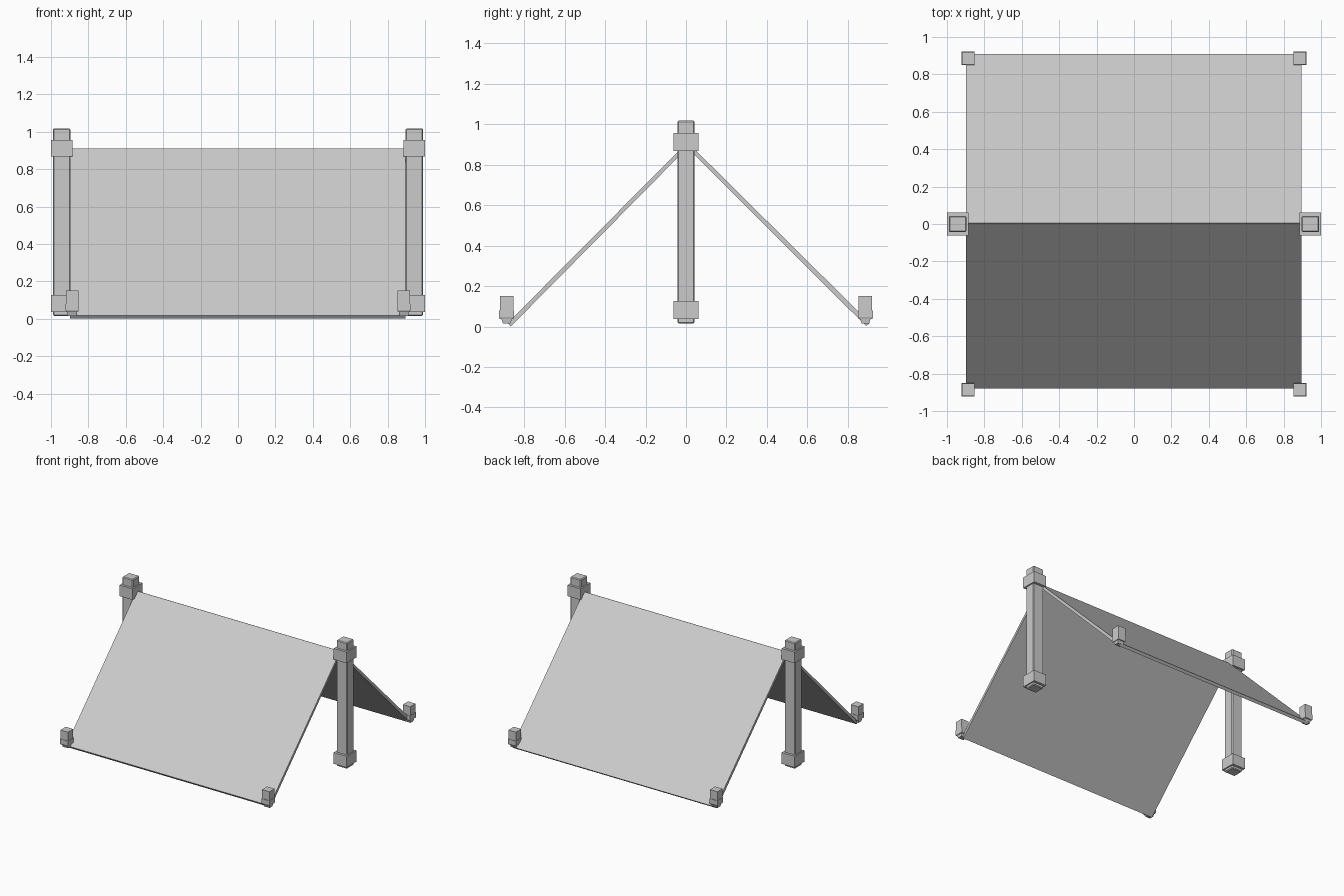
import bpy, bmesh

cube = bpy.data.objects.get("Cube")
if cube:
    bpy.data.objects.remove(cube, do_unlink=True)

grey = bpy.data.materials.new("plain_grey")
grey.use_nodes = True
colour = (0.6, 0.6, 0.6, 1)
grey.diffuse_color = colour
grey.node_tree.nodes["Principled BSDF"].inputs["Base Color"].default_value = colour


def add_object(name, bm):
    bmesh.ops.recalc_face_normals(bm, faces=bm.faces)
    mesh = bpy.data.meshes.new(name)
    bm.to_mesh(mesh)
    bm.free()
    mesh.materials.append(grey)
    ob = bpy.data.objects.new(name, mesh)
    bpy.context.scene.collection.objects.link(ob)
    return ob


def loft(name, rings):
    """Bridge matching rings of points into a closed solid."""
    bm = bmesh.new()
    loops = [[bm.verts.new(p) for p in ring] for ring in rings]
    n = len(loops[0])
    for a, b in zip(loops, loops[1:]):
        for i in range(n):
            j = (i + 1) % n
            bm.faces.new((a[i], a[j], b[j], b[i]))
    bm.faces.new(loops[0])
    bm.faces.new(loops[-1])
    return add_object(name, bm)


def block(name, x, y, levels):
    """Square-cornered column; each level is z, half width, half depth."""
    corners = ((-1, -1), (1, -1), (1, 1), (-1, 1))
    return loft(name, [[(x + sx * hx, y + sy * hy, z) for sx, sy in corners]
                       for z, hx, hy in levels])


# Upright posts, each with an upper and a lower collar
for side, sx in (("right", -1), ("left", 1)):
    x = sx * 0.943
    post = block(side + "_post", x, 0, [(0.015, 0.047, 0.043), (1.017, 0.047, 0.043)])
    bevel = post.modifiers.new("worn_edges", "BEVEL")
    bevel.width = 0.006
    bevel.segments = 1
    for label, low, high in (("lower", 0.037, 0.126), ("upper", 0.867, 0.955)):
        block(f"{side}_{label}_collar", x, 0, [(low, 0.057, 0.062), (high, 0.057, 0.062)])

# Sloping cloth panels: outer edge, then the underside
panels = {
    "front_cloth": [(-0.88, 0.018), (0.006, 0.91), (0.006, 0.882), (-0.866, 0.0)],
    "back_cloth": [(0.908, 0.018), (0.008, 0.91), (0.008, 0.882), (0.89, 0.002)],
}
for name, profile in panels.items():
    loft(name, [[(x, y, z) for y, z in profile] for x in (-0.897, 0.895)])

# Corner pegs: head, tie band and blunt tip
for end, sy in (("front", -1), ("back", 1)):
    for side, sx in (("right", -1), ("left", 1)):
        x, y = sx * 0.887, sy * 0.886
        name = f"{end}_{side}_peg"
        block(name + "_head", x, y, [(0.075, 0.033, 0.033), (0.15, 0.033, 0.033)])
        block(name + "_band", x, y, [(0.037, 0.032, 0.034), (0.046, 0.035, 0.037),
                                     (0.08, 0.035, 0.037)])
        block(name + "_tip", x, y, [(0.014, 0.024, 0.018), (0.037, 0.027, 0.026)])
